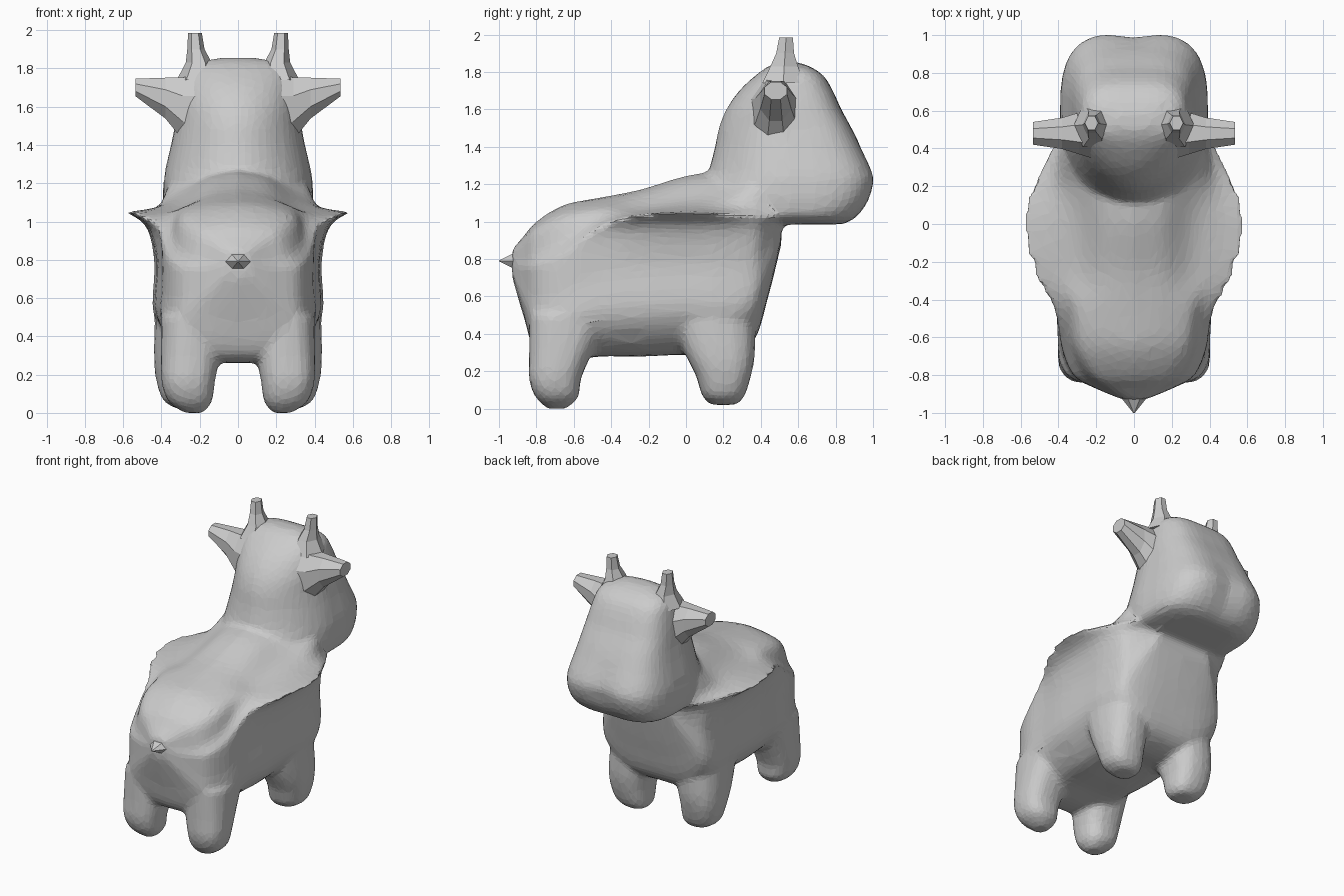
import bpy, bmesh, math

if "Cube" in bpy.data.objects:
    bpy.data.objects.remove(bpy.data.objects["Cube"])


def smooth(rows, n):
    """Catmull-Rom interpolation of a list of tuples, n steps per span."""
    out = []
    for i in range(len(rows) - 1):
        a, b = rows[max(i - 1, 0)], rows[i]
        c, d = rows[i + 1], rows[min(i + 2, len(rows) - 1)]
        for k in range(n):
            t = k / n
            out.append(tuple(0.5 * (2*q + (r - p)*t + (2*p - 5*q + 4*r - s)*t*t
                                    + (3*q - p - 3*r + s)*t**3)
                             for p, q, r, s in zip(a, b, c, d)))
    return out + [rows[-1]]


def loft(bm, rings):
    """Closed skin through rings that have equal point counts."""
    vs = [[bm.verts.new(p) for p in r] for r in rings]
    n = len(vs[0])
    faces = [bm.faces.new((a[i], a[(i+1) % n], b[(i+1) % n], b[i]))
             for a, b in zip(vs, vs[1:]) for i in range(n)]
    faces += [bm.faces.new(vs[0]), bm.faces.new(vs[-1])]
    bmesh.ops.recalc_face_normals(bm, faces=faces)


def make(name, bm):
    me = bpy.data.meshes.new(name)
    bm.to_mesh(me)
    bm.free()
    ob = bpy.data.objects.new(name, me)
    bpy.context.collection.objects.link(ob)
    return ob


def spow(v, e):
    return math.copysign(abs(v) ** e, v)


def torso_ring(row):
    y, zb, w, f, zf, s, zs, zt = row
    h = zf - zb
    low = smooth([(0, zb), (.6*w, zb + .02), (w, zb + .28*h), (w, zb + .65*h),
                  (w + .3*(f - w), zb + .9*h), (f, zf)], 4)
    top = smooth([(f, zf), ((f + s)/2, zf + .3*(zs - zf)), (s, zs),
                  (.5*s, zs + .75*(zt - zs)), (0, zt)], 4)
    half = low + top[1:]
    return [(x, y, z) for x, z in half] + [(-x, y, z) for x, z in half[-2:0:-1]]


def head_ring(row):
    z, yb, ym, yf, w = row
    ring = []
    for i in range(40):
        a = math.tau * i / 40
        c, s = math.cos(a), math.sin(a)
        e = 2/3.4 if s > 0 else 2/1.9
        x = w * spow(c, e)
        y = ym + spow(s, e) * ((yf - ym) if s > 0 else (ym - yb))
        if s > 0:
            y -= .03 * math.exp(-(x/.1)**2) * max(0, 1 - abs(z - 1.18)/.25)
        ring.append((x, y, z))
    return ring


def leg_ring(row, side):
    z, cx, cy, rx, ry = row
    return [(side*(cx + rx*spow(math.cos(a), .8)), cy + ry*spow(math.sin(a), .8), z)
            for a in (math.tau*i/16 for i in range(16))]


bm = bmesh.new()
# torso: y, belly z, side, ridge x, ridge z, shoulder x, shoulder z, back z
torso = [(-.93, .70, .06, .06, .78, .05, .83, .85),
         (-.87, .50, .20, .20, .76, .13, .89, .92),
         (-.80, .30, .32, .32, .77, .22, .95, 1.00),
         (-.65, .26, .385, .38, .84, .29, 1.02, 1.09),
         (-.45, .28, .40, .43, .98, .29, 1.07, 1.13),
         (-.25, .28, .42, .54, 1.035, .30, 1.07, 1.17),
         (0, .29, .43, .59, 1.05, .30, 1.11, 1.245),
         (.2, .28, .435, .545, 1.04, .33, 1.14, 1.28),
         (.36, .36, .41, .46, 1.03, .35, 1.2, 1.35),
         (.44, .60, .33, .42, 1.02, .34, 1.2, 1.35),
         (.51, .88, .22, .38, 1.02, .33, 1.2, 1.35)]
loft(bm, [torso_ring(r) for r in smooth(torso, 5)])

# neck and head: z, back y, widest y, face y, half width
head = [(.985, .38, .62, .84, .24), (1.02, .15, .55, .91, .36),
        (1.1, .06, .55, .975, .39), (1.2, .08, .55, 1.01, .39),
        (1.27, .12, .55, 1.0, .38), (1.4, .155, .55, .935, .35),
        (1.5, .175, .55, .885, .33), (1.6, .215, .53, .83, .315),
        (1.7, .285, .52, .785, .295), (1.78, .37, .52, .735, .27),
        (1.83, .44, .52, .66, .21), (1.855, .5, .53, .58, .09)]
loft(bm, [head_ring(r) for r in smooth(head, 4)])

# legs: z, centre x, centre y, radius x, radius y
rear_leg = [(0, .23, -.69, .05, .05), (.06, .25, -.69, .115, .115),
            (.16, .26, -.70, .14, .14), (.3, .25, -.67, .155, .17),
            (.5, .24, -.62, .165, .22)]
front_leg = [(.02, .25, .20, .07, .07), (.07, .27, .20, .125, .115),
             (.18, .285, .20, .145, .15), (.3, .28, .18, .16, .19),
             (.5, .26, .14, .175, .23)]
for leg in (rear_leg, front_leg):
    for side in (-1, 1):
        loft(bm, [leg_ring(r, side) for r in smooth(leg, 4)])
body = make("body", bm)

# fuse into one soft skin, then reduce to facets
m = body.modifiers.new("fuse", 'REMESH')
m.mode, m.voxel_size = 'VOXEL', .018
m = body.modifiers.new("soften", 'SMOOTH')
m.factor, m.iterations = .5, 8
m = body.modifiers.new("facets", 'DECIMATE')
m.ratio, m.use_symmetry, m.symmetry_axis = .13, True, 'X'

# horns: z, centre x, centre y, radius x, radius y
horn = [(1.74, .22, .52, .10, .13), (1.83, .205, .525, .068, .085),
        (1.90, .22, .53, .045, .055), (1.985, .225, .535, .036, .042)]
# ears: x, centre y, centre z, radius y, radius z
ear = [(.20, .48, 1.57, .15, .22), (.29, .48, 1.59, .12, .175),
       (.38, .48, 1.645, .09, .115), (.535, .48, 1.70, .065, .05)]
for side, label in ((-1, "left"), (1, "right")):
    bm = bmesh.new()
    loft(bm, [[(side*(cx + rx*math.cos(a)), cy + ry*math.sin(a), z)
               for a in (math.tau*i/6 for i in range(6))] for z, cx, cy, rx, ry in horn])
    make(label + "_horn", bm)
    bm = bmesh.new()
    loft(bm, [[(side*x, cy + ry*math.cos(a), cz + rz*math.sin(a))
               for a in (math.tau*(i + .5)/8 for i in range(8))] for x, cy, cz, ry, rz in ear])
    make(label + "_ear", bm)

# tail
bm = bmesh.new()
loft(bm, [[(r*math.cos(a), y, .79 + .7*r*math.sin(a)) for a in
           (math.tau*i/6 for i in range(6))]
          for y, r in ((-.86, .12), (-.93, .06), (-1.0, .004))])
make("tail", bm)
